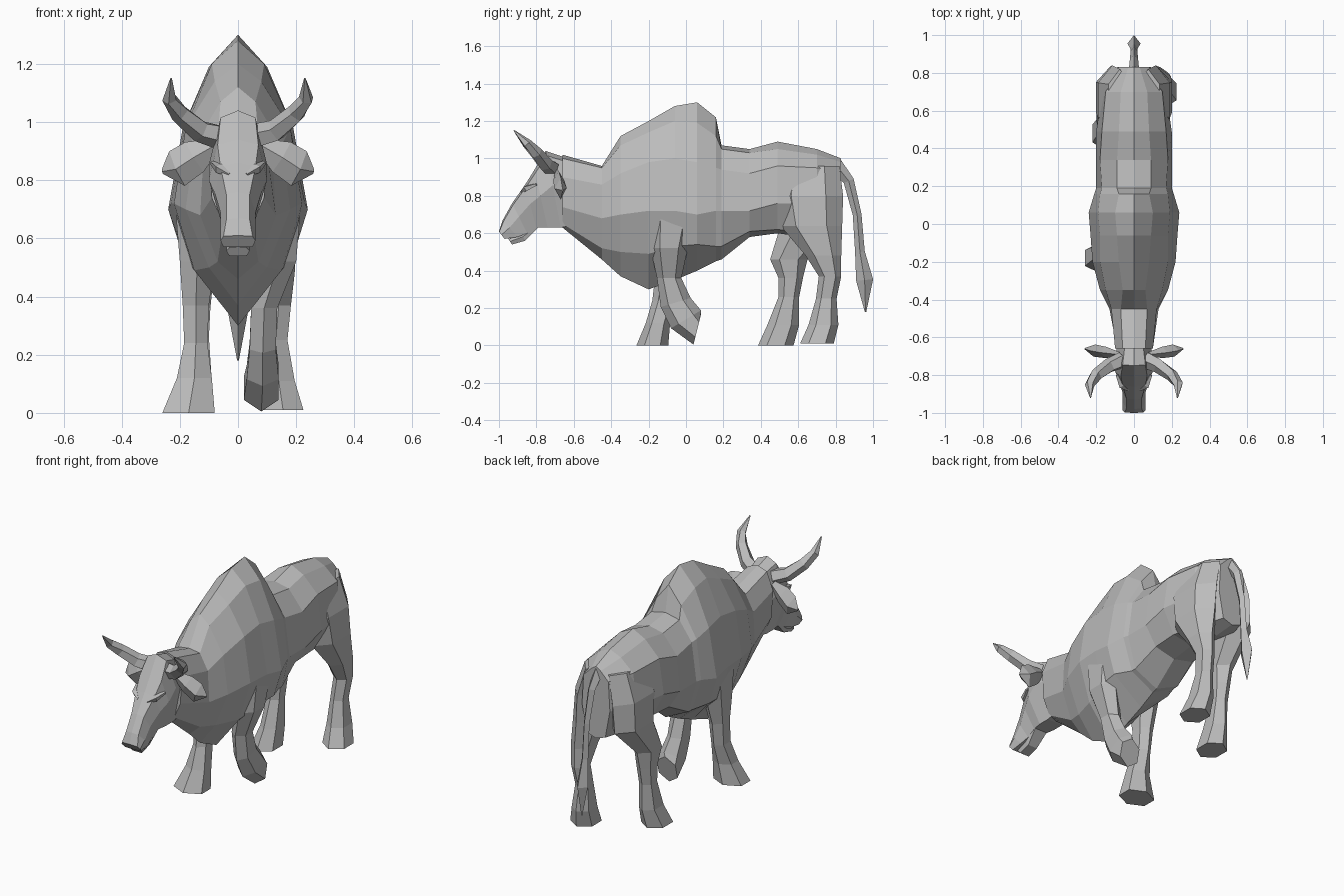
import bpy
import bmesh
import math
from mathutils import Vector

default = bpy.data.objects.get("Cube")
if default:
    bpy.data.objects.remove(default, do_unlink=True)

# Single hide colour
hide = bpy.data.materials.new("grey hide")
hide.use_nodes = True
grey = (0.5, 0.5, 0.5, 1.0)
hide.diffuse_color = grey
hide.node_tree.nodes["Principled BSDF"].inputs["Base Color"].default_value = grey


def loft(name, rings):
    """Skin a list of closed rings, cap both ends, keep the faces flat."""
    bm = bmesh.new()
    loops = [[bm.verts.new(point) for point in ring] for ring in rings]
    count = len(rings[0])
    for near, far in zip(loops, loops[1:]):
        for i in range(count):
            j = (i + 1) % count
            bm.faces.new((near[i], near[j], far[j], far[i]))
    bm.faces.new(loops[0])
    bm.faces.new(loops[-1])
    bmesh.ops.recalc_face_normals(bm, faces=bm.faces[:])
    mesh = bpy.data.meshes.new(name)
    bm.to_mesh(mesh)
    bm.free()
    mesh.materials.append(hide)
    obj = bpy.data.objects.new(name, mesh)
    bpy.context.collection.objects.link(obj)
    return obj


def body_ring(y, top, sides, bottom):
    """Symmetric cross-section: spine, flank points on both sides, underline."""
    left = [(x, y, z) for x, z in sides]
    right = [(-x, y, z) for x, z in reversed(sides)]
    return [(0, y, top)] + left + [(0, y, bottom)] + right


def head_ring(top, bottom, widths):
    """Slice of the head between a raised brow ridge and a jaw edge."""
    top, bottom = Vector((0, *top)), Vector((0, *bottom))
    levels = [top.lerp(bottom, t) for t in (0.06, 0.45, 1)]
    side = list(zip(widths, levels))
    left = [level + Vector((w, 0, 0)) for w, level in side]
    right = [level - Vector((w, 0, 0)) for w, level in reversed(side)]
    return [top] + left + right


def leg_ring(side, x, y, z, rx, ry, tilt=0):
    """Six-sided level slice of a leg; tilt raises its rear edge."""
    ring = []
    for i in range(6):
        angle = math.tau * i / 6
        dx, dy = math.sin(angle) * rx / math.sin(math.pi / 3), math.cos(angle) * ry
        ring.append((side * x + dx, y + dy, z + dy * tilt))
    return ring


def tube(name, path, sides=4, depth=1.0):
    """Tapered tube through (x, y, z, radius) points."""
    points = [Vector(p[:3]) for p in path]
    rings = []
    for i, point in enumerate(points):
        along = points[min(i + 1, len(points) - 1)] - points[max(i - 1, 0)]
        u = along.cross(Vector((0, 1, 0))).normalized()
        v = along.cross(u).normalized() * depth
        angles = [math.tau * k / sides for k in range(sides)]
        rings.append([point + (u * math.cos(a) + v * math.sin(a)) * path[i][3] for a in angles])
    return loft(name, rings)


# Neck, hump, barrel and rump
torso = [
    (-.66, 1.02, [(.06, 1), (.1, .9), (.09, .74), (.05, .65)], .63),
    (-.45, .96, [(.07, .95), (.12, .86), (.13, .68), (.07, .52)], .46),
    (-.35, 1.12, [(.06, 1.07), (.15, .92), (.18, .7), (.1, .5)], .37),
    (-.2, 1.2, [(.08, 1.14), (.18, .98), (.22, .72), (.15, .49)], .3),
    (-.06, 1.28, [(.09, 1.2), (.18, 1), (.23, .72), (.18, .53)], .35),
    (.06, 1.3, [(.1, 1.19), (.19, .98), (.24, .7), (.19, .54)], .4),
    (.16, 1.22, [(.08, 1.12), (.18, .95), (.21, .72), (.15, .53)], .45),
    (.19, 1.07, [(.09, 1.05), (.17, .94), (.2, .72), (.15, .53)], .46),
    (.34, 1.05, [(.09, 1.03), (.18, .92), (.2, .72), (.13, .61)], .58),
    (.49, 1.09, [(.08, 1.05), (.17, .96), (.2, .76), (.13, .62)], .6),
    (.7, 1.05, [(.07, 1.02), (.15, .95), (.17, .76), (.1, .6)], .57),
    (.83, 1, [(.03, .98), (.08, .93), (.09, .76), (.06, .6)], .58),
]
loft("torso", [body_ring(*station) for station in torso])

# Head from poll to muzzle, with a separate lower jaw
head = [
    ((-.66, 1.01), (-.62, .64), (.05, .09, .05)),
    ((-.75, 1.04), (-.67, .63), (.06, .1, .05)),
    ((-.81, .94), (-.74, .63), (.07, .1, .05)),
    ((-.86, .86), (-.8, .63), (.06, .08, .04)),
    ((-.93, .76), (-.85, .6), (.04, .06, .04)),
    ((-.98, .67), (-.9, .58), (.04, .06, .05)),
    ((-1, .61), (-.97, .57), (.05, .06, .05)),
]
jaw = [
    ((-.8, .65), (-.79, .63), (.03, .04, .04)),
    ((-.88, .6), (-.86, .56), (.03, .04, .03)),
    ((-.95, .57), (-.93, .54), (.03, .04, .03)),
]
for name, slices in (("head", head), ("lower_jaw", jaw)):
    loft(name, [head_ring(*station) for station in slices])

# Paired horns, ears and brows
for side, s in (("left", 1), ("right", -1)):
    tube(side + "_horn", [
        (s * .06, -.72, .95, .045), (s * .13, -.75, .97, .04),
        (s * .2, -.8, 1.03, .034), (s * .235, -.85, 1.08, .026),
        (s * .23, -.92, 1.15, .003)], sides=5)
    tube(side + "_ear", [
        (s * .08, -.69, .92, .025), (s * .15, -.68, .88, .06),
        (s * .21, -.67, .84, .065), (s * .26, -.66, .83, .008)], depth=0.5)
    tube(side + "_brow", [
        (s * .03, -.88, .82, .006), (s * .065, -.855, .84, .018),
        (s * .09, -.8, .86, .008)])

# Tail with tuft
tube("tail", [
    (0, .79, .98, .03), (0, .87, .88, .022), (0, .915, .7, .018),
    (0, .93, .5, .02), (0, .955, .35, .035), (0, .96, .18, .003)], depth=1.3)

# Walking legs: shared shoulder and haunch, then a different stride per leg
shoulder = [(.14, -.07, .7, .075, .13), (.14, -.09, .52, .06, .1)]
haunch = [(.075, .66, .96, .06, .16), (.115, .655, .8, .075, .185),
          (.125, .67, .64, .075, .165)]
raised_fore = [(.09, -.09, .36, .045, .065), (.085, -.055, .23, .045, .08, .3),
               (.085, 0, .14, .055, .08, .6), (.08, .06, .085, .06, .02, 4)]
planted_fore = [(.145, -.1, .37, .045, .065), (.145, -.115, .24, .04, .065),
                (.15, -.15, .12, .06, .065), (.17, -.18, 0, .09, .085)]
rear_hind = [(.14, .735, .48, .055, .095), (.14, .77, .37, .042, .06),
             (.13, .75, .25, .04, .055), (.14, .735, .11, .055, .08),
             (.155, .7, .01, .07, .09)]
forward_hind = [(.14, .55, .46, .055, .1), (.14, .56, .36, .045, .065),
                (.14, .55, .26, .04, .055), (.14, .52, .11, .05, .085),
                (.15, .48, 0, .07, .095)]
for name, side, sections in (
        ("front_left_leg", 1, shoulder + raised_fore),
        ("front_right_leg", -1, shoulder + planted_fore),
        ("hind_left_leg", 1, haunch + rear_hind),
        ("hind_right_leg", -1, haunch + forward_hind)):
    loft(name, [leg_ring(side, *section) for section in sections])
